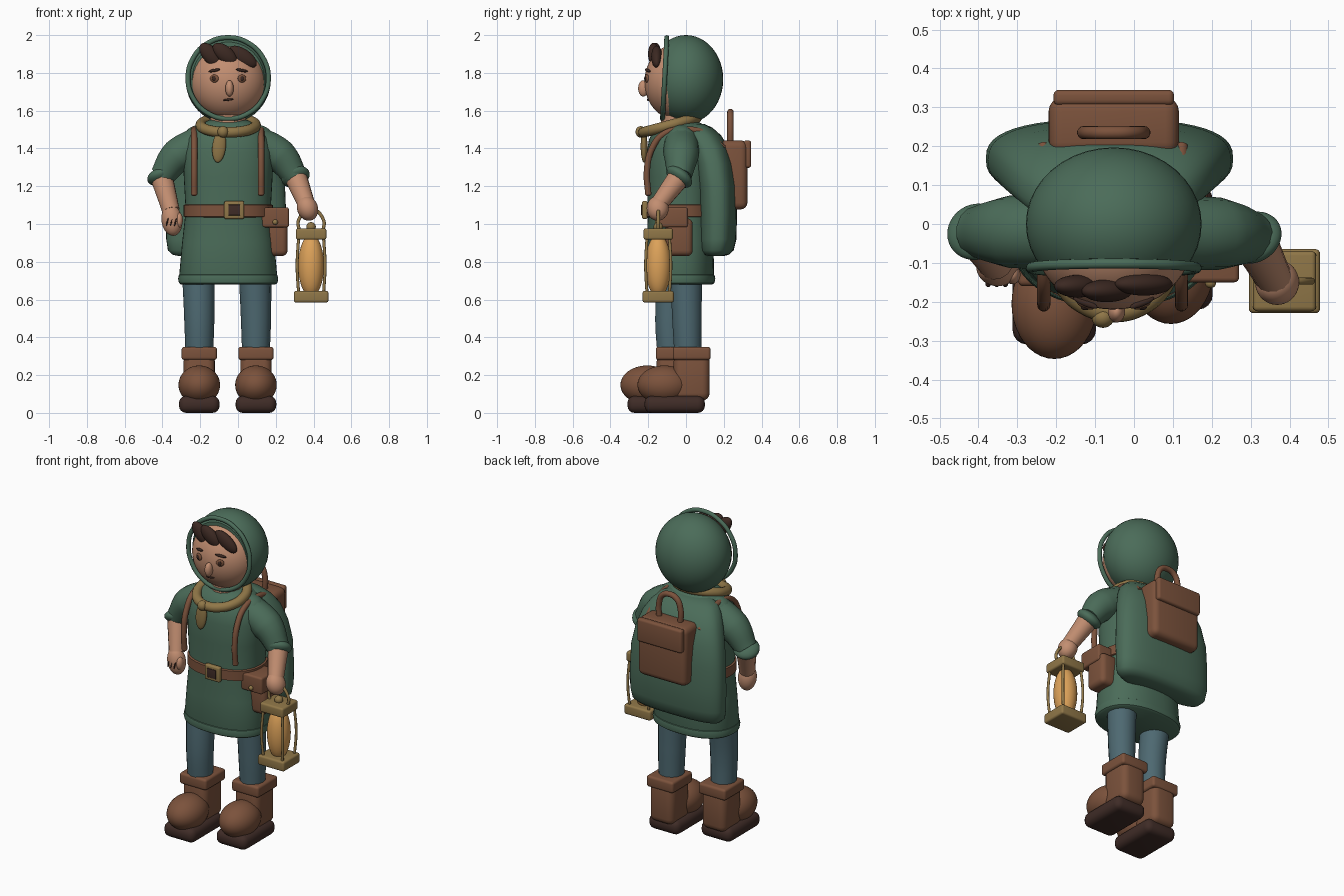
import bpy, bmesh, math
from mathutils import Matrix, Vector, Euler

cube = bpy.data.objects.get("Cube")
if cube:
    bpy.data.objects.remove(cube, do_unlink=True)


def material(name, rgb):
    m = bpy.data.materials.new(name)
    m.use_nodes = True
    m.diffuse_color = (*rgb, 1)
    m.node_tree.nodes["Principled BSDF"].inputs["Base Color"].default_value = (*rgb, 1)
    return m


GREEN = material("green cloth", (.07, .15, .1))
SKIN = material("skin", (.54, .27, .165))
LEATHER = material("brown leather", (.2, .085, .045))
SOLE = material("dark sole", (.05, .025, .02))
TEAL = material("teal cloth", (.075, .14, .165))
BRASS = material("brass", (.28, .185, .065))
AMBER = material("amber glass", (.72, .36, .1))
HAIR = material("dark hair", (.045, .022, .016))
parts = []


def add(name, mesh, mat):
    mesh.materials.clear()
    mesh.materials.append(mat)
    ob = bpy.data.objects.new(name, mesh)
    bpy.context.collection.objects.link(ob)
    parts.append(ob)
    return ob


def finish(name, bm, mat):
    bmesh.ops.recalc_face_normals(bm, faces=bm.faces)
    mesh = bpy.data.meshes.new(name)
    bm.to_mesh(mesh)
    bm.free()
    return add(name, mesh, mat)


def place(center, size, rot):
    turn = Euler([math.radians(a) for a in rot]).to_matrix().to_4x4()
    return Matrix.Translation(center) @ turn @ Matrix.Diagonal((*size, 1))


def ball(name, center, radii, mat, rot=(0, 0, 0), cut_y=None):
    bm = bmesh.new()
    bmesh.ops.create_uvsphere(bm, u_segments=40, v_segments=24, radius=1,
                              matrix=place(center, radii, rot))
    if cut_y is not None:
        res = bmesh.ops.bisect_plane(bm, geom=bm.verts[:] + bm.edges[:] + bm.faces[:],
                                     plane_co=(0, cut_y, 0), plane_no=(0, -1, 0), clear_outer=True)
        rim = [e for e in res["geom_cut"] if isinstance(e, bmesh.types.BMEdge)]
        bmesh.ops.holes_fill(bm, edges=rim, sides=0)
    return finish(name, bm, mat)


def box(name, center, size, mat, bevel=.02, rot=(0, 0, 0)):
    bm = bmesh.new()
    bmesh.ops.create_cube(bm, size=1)
    bmesh.ops.scale(bm, vec=size, verts=bm.verts)
    bmesh.ops.bevel(bm, geom=bm.edges[:], offset=bevel, segments=4, profile=.5, affect='EDGES')
    bm.transform(place(center, (1, 1, 1), rot))
    return finish(name, bm, mat)


def loft(name, rings, mat, cx, power=2.0, n=48):
    """Stack of superellipse rings, each (z, y centre, x radius, y radius)."""
    bm = bmesh.new()
    loops = []
    for z, cy, rx, ry in rings:
        loop = []
        for i in range(n):
            c, s = math.cos(math.tau * i / n), math.sin(math.tau * i / n)
            loop.append(bm.verts.new((cx + rx * math.copysign(abs(c) ** (2 / power), c),
                                      cy + ry * math.copysign(abs(s) ** (2 / power), s), z)))
        loops.append(loop)
    for a, b in zip(loops, loops[1:]):
        for i in range(n):
            j = (i + 1) % n
            bm.faces.new((a[i], a[j], b[j], b[i]))
    bm.faces.new(loops[0])
    bm.faces.new(loops[-1])
    return finish(name, bm, mat)


def tube(name, points, radii, mat, cyclic=False):
    cu = bpy.data.curves.new(name + " path", 'CURVE')
    cu.dimensions = '3D'
    cu.bevel_depth = 1
    cu.bevel_resolution = 5
    cu.use_fill_caps = True
    sp = cu.splines.new('BEZIER')
    sp.bezier_points.add(len(points) - 1)
    sp.use_cyclic_u = cyclic
    for i, (bp, p) in enumerate(zip(sp.bezier_points, points)):
        bp.co = p
        bp.radius = radii[i] if isinstance(radii, (list, tuple)) else radii
    for bp in sp.bezier_points:
        bp.handle_left_type = bp.handle_right_type = 'AUTO'
    ob = bpy.data.objects.new(name + " path", cu)
    bpy.context.collection.objects.link(ob)
    bpy.context.view_layer.update()
    mesh = bpy.data.meshes.new_from_object(ob.evaluated_get(bpy.context.evaluated_depsgraph_get()))
    bpy.data.objects.remove(ob, do_unlink=True)
    mesh.name = name
    return add(name, mesh, mat)


def ring(name, center, rx, ry, thick, mat, rot=(0, 0, 0)):
    m = place(center, (rx, ry, 1), rot)
    pts = [m @ Vector((math.cos(math.tau * i / 12), math.sin(math.tau * i / 12), 0)) for i in range(12)]
    return tube(name, pts, thick, mat, True)


MID = -.052  # centre line of the body

# Boots and legs, one foot stepping forward
for side, x, dy in (("right", -.205, -.09), ("left", .095, 0)):
    box(side + "_sole", (x, -.06 + dy, .045), (.215, .32, .09), SOLE, .038)
    ball(side + "_boot_toe", (x, -.115 + dy, .148), (.11, .142, .103), LEATHER)
    box(side + "_boot_shaft", (x, .03 + dy, .19), (.165, .19, .25), LEATHER, .04)
    box(side + "_boot_cuff", (x, .03 + dy, .315), (.187, .2, .07), LEATHER, .015)
    tube(side + "_leg", [(x, .01 + dy, .3), (x, .005 + dy, .5), (x - .005, dy * .7, .76)],
         [.073, .08, .087], TEAL)

# Tunic with hem and belt
loft("tunic", [(.69, -.03, .25, .17), (.72, -.03, .26, .178), (.9, -.03, .244, .176),
               (1.07, -.03, .225, .172), (1.25, -.03, .235, .178), (1.38, -.03, .24, .178),
               (1.45, -.03, .222, .165), (1.5, -.03, .19, .14), (1.53, -.03, .15, .115),
               (1.55, -.03, .1, .08)], GREEN, MID, 2.3)
loft("tunic_hem", [(.68, -.03, .25, .17), (.688, -.03, .261, .181), (.71, -.03, .265, .185),
                   (.73, -.03, .261, .181), (.738, -.03, .25, .17)], GREEN, MID, 2.3)
loft("belt", [(1.035, -.03, .225, .172), (1.04, -.03, .236, .183),
              (1.1, -.03, .236, .183), (1.105, -.03, .225, .172)], LEATHER, MID, 2.3)
box("buckle", (-.02, -.218, 1.074), (.106, .03, .095), BRASS, .01)
box("buckle_centre", (-.02, -.233, 1.074), (.062, .009, .056), SOLE, .002)

# Cloak hanging behind
loft("cloak", [(.83, .155, .25, .045), (.838, .158, .285, .07), (.86, .162, .308, .09),
               (.92, .167, .317, .1), (1.05, .168, .318, .102), (1.2, .163, .312, .104),
               (1.32, .145, .29, .106), (1.41, .12, .26, .104), (1.47, .09, .225, .095),
               (1.51, .065, .185, .075), (1.53, .05, .13, .045)], GREEN, -.063, 2.6)

# Backpack with flap and handle
box("backpack", (MID, .25, 1.26), (.335, .15, .365), LEATHER, .035)
box("backpack_flap", (MID, .325, 1.37), (.31, .04, .145), LEATHER, .014)
tube("backpack_handle", [(MID + x, .235, z) for x, z in
     ((-.072, 1.41), (-.074, 1.52), (-.05, 1.575), (0, 1.593), (.05, 1.575), (.074, 1.52), (.072, 1.41))],
     .017, LEATHER)
for side, x in (("right", -.232), ("left", .122)):
    tube(side + "_strap", [(x, y, z) for y, z in ((-.2, 1.16), (-.207, 1.28), (-.18, 1.4), (-.12, 1.475),
         (-.02, 1.5), (.1, 1.48), (.2, 1.4))], .017, LEATHER)
    ball(side + "_strap_end", (x, -.2, 1.16), (.017, .017, .012), LEATHER)

# Arms: sleeve, cuff, forearm and hand
for side, shoulder, upper, elbow, wrist in (
        ("right", (-.2, -.02, 1.425), (-.32, -.02, 1.36), (-.405, -.02, 1.25), (-.355, -.1, 1.07)),
        ("left", (.1, -.025, 1.425), (.22, -.025, 1.36), (.305, -.035, 1.25), (.36, -.14, 1.11))):
    ball(side + "_shoulder", shoulder, (.1, .09, .1), GREEN)
    tube(side + "_sleeve", [shoulder, upper, elbow], [.097, .093, .066], GREEN)
    aim = Vector(wrist) - Vector(elbow)
    turn = [math.degrees(a) for a in aim.to_track_quat('Z', 'Y').to_euler()]
    ball(side + "_cuff", elbow, (.077, .077, .04), GREEN, turn)
    tube(side + "_forearm", [elbow, wrist], [.06, .047], SKIN)
ball("right_hand", (-.35, -.11, 1.02), (.055, .05, .083), SKIN, (0, -8, 0))
for i in range(3):
    ball("right_finger_crease", (-.375 + .022 * i, -.155, 1.01), (.004, .007, .022), HAIR, (0, 15, 0))
ball("right_thumb", (-.312, -.13, 1.02), (.02, .025, .04), SKIN)
ball("left_hand", (.368, -.15, 1.083), (.055, .058, .067), SKIN, (0, -20, 0))

# Belt pouch
box("pouch", (.2, -.037, .93), (.125, .145, .2), LEATHER, .03)
box("pouch_flap", (.195, -.07, 1.035), (.15, .16, .105), LEATHER, .012)
ball("pouch_clasp", (.197, -.152, 1.01), (.014, .013, .014), BRASS)

# Lantern
LX, LY = .387, -.147
box("lantern_base", (LX, LY, .615), (.183, .165, .062), BRASS, .012)
box("lantern_cap", (LX, LY, .947), (.162, .155, .06), BRASS, .012)
ball("lantern_glass", (LX, LY, .78), (.068, .068, .165), AMBER)
for sx in (-1, 1):
    for sy in (-1, 1):
        tube("lantern_post", [(LX + sx * a, LY + sy * a * .9, z)
             for a, z in ((.066, .63), (.074, .78), (.066, .93))], .008, BRASS)
ball("lantern_knob", (LX, LY, .985), (.025, .025, .025), BRASS)
tube("lantern_handle", [(LX + x, LY, z) for x, z in
     ((-.062, .96), (-.066, 1.02), (0, 1.078), (.066, 1.02), (.062, .96))], .009, BRASS)

# Head and hood
HC, HR = Vector((MID, -.05, 1.752)), Vector((.2, .17, .2))
tube("neck", [(MID, -.04, 1.48), (MID, -.04, 1.62)], .095, SKIN)
ball("head", HC, HR, SKIN)
ball("hood", (MID, 0, 1.766), (.226, .197, .234), GREEN, cut_y=-.105)
ring("hood_rim", (MID, -.113, 1.772), .213, .215, .013, GREEN, (87, 0, 0))


def on_face(x, z, out=0):
    u, w = (x - HC.x) / HR.x, (z - HC.z) / HR.z
    return (x, HC.y - HR.y * math.sqrt(1 - u * u - w * w) - out, z)


# Face
for side, s in (("right", -1), ("left", 1)):
    x = MID + s * .073
    ball(side + "_eye", on_face(x, 1.77), (.024, .01, .021), LEATHER, (0, 0, s * 22))
    ball(side + "_pupil", on_face(x, 1.77, .007), (.012, .007, .014), HAIR)
    ball(side + "_brow", on_face(x, 1.813, .003), (.034, .009, .008), HAIR, (0, s * 10, s * 22))
ball("nose", on_face(-.045, 1.718, .008), (.022, .028, .043), SKIN)
ball("mouth", on_face(MID, 1.658), (.028, .007, .006), HAIR, (0, -6, 0))
for x, y, z, size, tilt in ((-.145, -.16, 1.895, .077, 48), (-.07, -.172, 1.9, .077, 40),
                            (.025, -.155, 1.885, .085, 34)):
    ball("hair_lock", (x, y, z), (size, .029, .042), HAIR, (0, tilt, 0))

# Scarf
ring("scarf", (MID, -.085, 1.523), .145, .145, .028, BRASS, (15, 0, 0))
ball("scarf_knot", (-.08, -.24, 1.488), (.029, .027, .03), BRASS)
ball("scarf_tail", (-.1, -.222, 1.41), (.036, .018, .085), BRASS, (0, 6, 0))

# Smooth shading with sharp edges kept
bpy.ops.object.select_all(action='DESELECT')
for ob in parts:
    ob.select_set(True)
bpy.context.view_layer.objects.active = parts[0]
bpy.ops.object.shade_smooth_by_angle(angle=math.radians(40))
